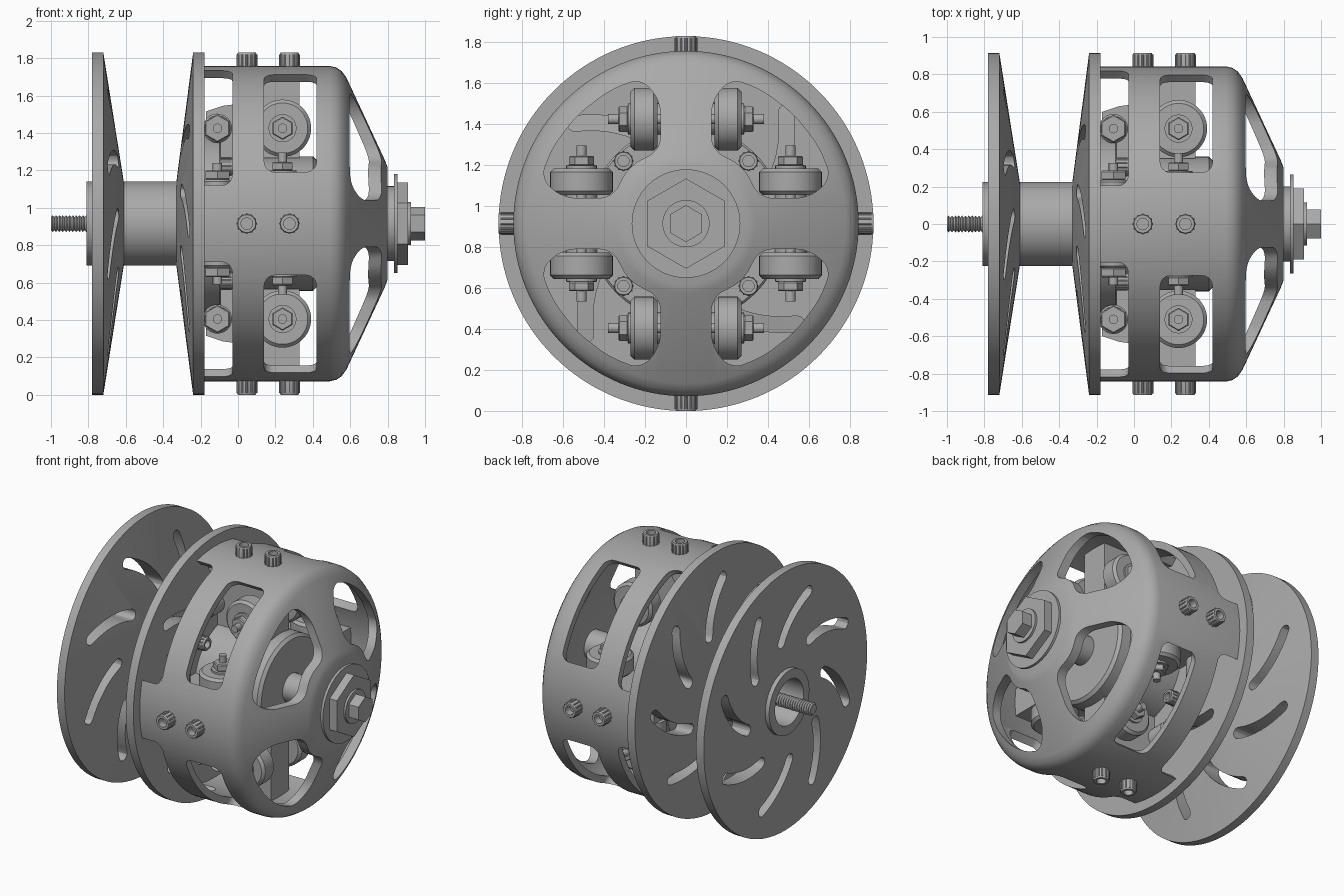
import bpy, bmesh
from math import radians, sin, cos, pi
from mathutils import Matrix, Vector

if "Cube" in bpy.data.objects:
    bpy.data.objects.remove(bpy.data.objects["Cube"])

AXIS_HEIGHT = 0.915
I = Matrix.Identity(4)

metal = bpy.data.materials.new("grey metal")
metal.use_nodes = True
grey = (0.4, 0.4, 0.4, 1)
metal.diffuse_color = grey
metal.node_tree.nodes["Principled BSDF"].inputs["Base Color"].default_value = grey


def turn(deg):
    return Matrix.Rotation(radians(deg), 4, 'X')


def frame(u, v, w):
    """Matrix whose local x, y, z run along u, v, w."""
    return Matrix((u, v, w)).transposed().to_4x4()


def aim(loc, direction):
    """Matrix that puts local x along a direction at a place."""
    q = Vector((1, 0, 0)).rotation_difference(Vector(direction))
    return Matrix.Translation(loc) @ q.to_matrix().to_4x4()


def merge(bm, part, M):
    part.transform(M)
    part.normal_update()
    bmesh.ops.recalc_face_normals(part, faces=part.faces)
    me = bpy.data.meshes.new("part")
    part.to_mesh(me)
    part.free()
    bm.from_mesh(me)
    bpy.data.meshes.remove(me)


def revolve(bm, profile, M=I, steps=32):
    """Spin a (x, radius) profile about local x."""
    part = bmesh.new()
    vs = [part.verts.new((x, 0, r)) for x, r in profile]
    pairs = list(zip(vs, vs[1:]))
    if profile[0][1] > 0:
        pairs.append((vs[-1], vs[0]))
    es = [part.edges.new(p) for p in pairs]
    bmesh.ops.spin(part, geom=vs + es, cent=(0, 0, 0), axis=(1, 0, 0),
                   angle=2 * pi, steps=steps)
    bmesh.ops.remove_doubles(part, verts=part.verts, dist=1e-5)
    merge(bm, part, M)


def rod(bm, x0, x1, r, M=I, steps=32, chamfer=0.0):
    revolve(bm, [(x0, 0), (x0, r - chamfer), (x0 + chamfer, r),
                 (x1 - chamfer, r), (x1, r - chamfer), (x1, 0)], M, steps)


def prism(bm, pts, w0, w1, M=I, corner=0.0):
    """Extrude a 2D outline along local z, with rounded corners."""
    part = bmesh.new()
    face = part.faces.new([part.verts.new((u, v, w0)) for u, v in pts])
    if corner:
        bmesh.ops.bevel(part, geom=list(part.verts), offset=corner, segments=6,
                        profile=0.5, affect='VERTICES')
    ext = bmesh.ops.extrude_face_region(part, geom=list(part.faces))
    top = [g for g in ext["geom"] if isinstance(g, bmesh.types.BMVert)]
    bmesh.ops.translate(part, verts=top, vec=(0, 0, w1 - w0))
    merge(bm, part, M)


def make(name, bm):
    bm.transform(Matrix.Translation((0, 0, AXIS_HEIGHT)))
    me = bpy.data.meshes.new(name)
    bm.to_mesh(me)
    bm.free()
    me.materials.append(metal)
    ob = bpy.data.objects.new(name, me)
    bpy.context.collection.objects.link(ob)
    return ob


def finish(name, bm, cuts=None):
    ob = make(name, bm)
    bpy.ops.object.select_all(action='DESELECT')
    bpy.context.view_layer.objects.active = ob
    ob.select_set(True)
    if cuts:
        cutter = make(name + "_cutter", cuts)
        cutter.hide_render = True
        mod = ob.modifiers.new("cut", 'BOOLEAN')
        mod.operation, mod.solver, mod.object = 'DIFFERENCE', 'EXACT', cutter
        bpy.ops.object.modifier_apply(modifier=mod.name)
        bpy.data.objects.remove(cutter)
    bpy.ops.object.shade_smooth_by_angle(angle=radians(30))


ALONG_X = frame((0, 1, 0), (0, 0, 1), (1, 0, 0))


def slot_outline():
    """Curved vent slot with round ends, sweeping back towards the hub."""
    path = []
    for i in range(9):
        t = i / 8
        r, a = 0.43 + 0.3 * t, radians(-27 * (1 - t))
        path.append(Vector((r * cos(a), r * sin(a))))
    left, right = [], []
    for i, p in enumerate(path):
        d = (path[min(i + 1, 8)] - path[max(i - 1, 0)]).normalized()
        n = Vector((-d.y, d.x)) * 0.038
        left.append(p + n)
        right.append(p - n)

    def cap(a, b):
        c, h = (a + b) / 2, (a - b) / 2
        side = Vector((h.y, -h.x))
        return [c + h * cos(s * pi / 6) + side * sin(s * pi / 6) for s in range(1, 6)]
    return left + cap(left[-1], right[-1]) + right[::-1] + cap(right[0], left[0])


# Two sheaves: flat outside, conical inside, eight curved slots each
for name, flat, rim, hub, phase in (("fixed_sheave", -0.78, -0.72, -0.61, 21),
                                    ("moving_sheave", -0.18, -0.24, -0.33, 3)):
    bm, cuts = bmesh.new(), bmesh.new()
    revolve(bm, [(flat, 0.18), (flat, 0.915), (rim, 0.915), (hub, 0.22), (hub, 0.18)], steps=128)
    for k in range(8):
        prism(cuts, slot_outline(), -1, 0, turn(phase + 45 * k) @ ALONG_X)
    finish(name, bm, cuts)

# Hollow hub tube and threaded shaft
bm = bmesh.new()
revolve(bm, [(-0.81, 0.16), (-0.81, 0.225), (-0.1, 0.225), (-0.1, 0.16)], steps=64)
finish("hub_tube", bm)
bm = bmesh.new()
thread = [(-1 + 0.009 * i, 0.045 if i % 2 else 0.035) for i in range(40)]
revolve(bm, [(-1, 0)] + thread + [(-0.64, 0.04), (-0.64, 0)])
rod(bm, -0.65, 0.82, 0.1)
rod(bm, -0.62, -0.6, 0.17)
finish("threaded_shaft", bm)

# Cage: rounded drum with a conical nose, opened up between four arms
bm, cuts = bmesh.new(), bmesh.new()
revolve(bm, [(-0.18, 0.795), (-0.18, 0.843), (0.49, 0.843), (0.525, 0.835), (0.555, 0.815),
             (0.58, 0.78), (0.785, 0.34), (0.8, 0.3), (0.8, 0.09), (0.73, 0.09),
             (0.73, 0.31), (0.54, 0.73), (0.51, 0.775), (0.47, 0.795)], steps=128)
nose = [(0.125, 0.36), (0.28, 0.28), (0.36, 0.125), (0.6, 0.125), (0.71, 0.22)]
nose += [(0.75 * cos(radians(a)), 0.75 * sin(radians(a))) for a in (30, 45, 60)]
nose += [(0.22, 0.71), (0.125, 0.6)]
for k in range(4):
    prism(cuts, nose, 0.45, 1, turn(90 * k) @ ALONG_X, 0.06)
    radial = turn(45 + 90 * k) @ frame((1, 0, 0), (0, 0, 1), (0, 1, 0))
    for x0, x1, half in ((-0.4, -0.03, 0.433), (0.14, 0.42, 0.368)):
        prism(cuts, [(x0, -half), (x1, -half), (x1, half), (x0, half)], 0.5, 1.1, radial, 0.055)
finish("cage", bm, cuts)

# Inner spider: drum and flange
bm = bmesh.new()
revolve(bm, [(-0.18, 0.1), (-0.18, 0.48), (-0.1, 0.48), (-0.09, 0.47), (-0.09, 0.36),
             (0.4, 0.36), (0.42, 0.34), (0.42, 0.1)], steps=96)
finish("spider_drum", bm)


def socket_bolt(bm, r, h, M):
    """Ribbed cap head with a recess."""
    revolve(bm, [(0, 0), (0, 0.92 * r), (h - 0.008, 0.92 * r), (h, 0.85 * r), (h, 0.55 * r),
                 (0.4 * h, 0.55 * r), (0.4 * h, 0)], M, 24)
    for i in range(12):
        rod(bm, 0, h - 0.01, 0.12 * r, M @ turn(30 * i) @ Matrix.Translation((0, 0, 0.88 * r)), 8)


cage_bolts, flange_bolts = bmesh.new(), bmesh.new()
blocks, rollers, pins, lugs = (bmesh.new() for _ in range(4))
for k in range(4):
    R = turn(90 * k)
    # Cage bolts and flange bolts
    for x in (0.047, 0.275):
        socket_bolt(cage_bolts, 0.056, 0.085, R @ aim((x, 0, 0.83), (0, 0, 1)))
    socket_bolt(flange_bolts, 0.05, 0.07, R @ aim((-0.095, 0.305, 0.305), (1, 0, 0)))
    # Ramp block behind each arm
    prism(blocks, [(-0.17, 0.35), (-0.17, 0.6), (-0.08, 0.63), (0.0, 0.64), (0.1, 0.8),
                   (0.33, 0.8), (0.33, 0.35)], -0.1, 0.1,
          R @ frame((1, 0, 0), (0, 0, 1), (0, 1, 0)))
    # Rollers with nuts, and lugs on the moving sheave, beside each arm
    for side in (-1, 1):
        M = R @ aim((0.238, side * 0.205, 0.51), (0, side, 0))
        rod(rollers, -0.065, 0.065, 0.153, M, 48, 0.018)
        rod(pins, -0.1, 0.175, 0.025, M, 16)
        rod(pins, 0.06, 0.078, 0.075, M, 24)
        rod(pins, 0.078, 0.125, 0.062, M, 6, 0.006)
        L = R @ aim((-0.11, side * 0.205, 0.51), (0, side, 0))
        rod(lugs, -0.11, 0.03, 0.078, L, 24, 0.01)
        rod(lugs, 0.03, 0.08, 0.075, L, 6, 0.006)
        rod(lugs, 0.08, 0.12, 0.025, L, 16)
finish("cage_bolts", cage_bolts)
finish("flange_bolts", flange_bolts)
finish("ramp_blocks", blocks)
finish("rollers", rollers)
finish("roller_pins", pins)
finish("sheave_lugs", lugs)

# Nose washer, large hex nut and end bolt
bm = bmesh.new()
rod(bm, 0.79, 0.835, 0.2, steps=64)
rod(bm, 0.833, 0.852, 0.265, steps=64)
finish("nose_washer", bm)
bm = bmesh.new()
rod(bm, 0.85, 0.91, 0.22, steps=6)
finish("nose_nut", bm)
bm = bmesh.new()
rod(bm, 0.905, 0.925, 0.115, steps=48)
rod(bm, 0.92, 1.0, 0.09, steps=6)
finish("end_bolt", bm)
